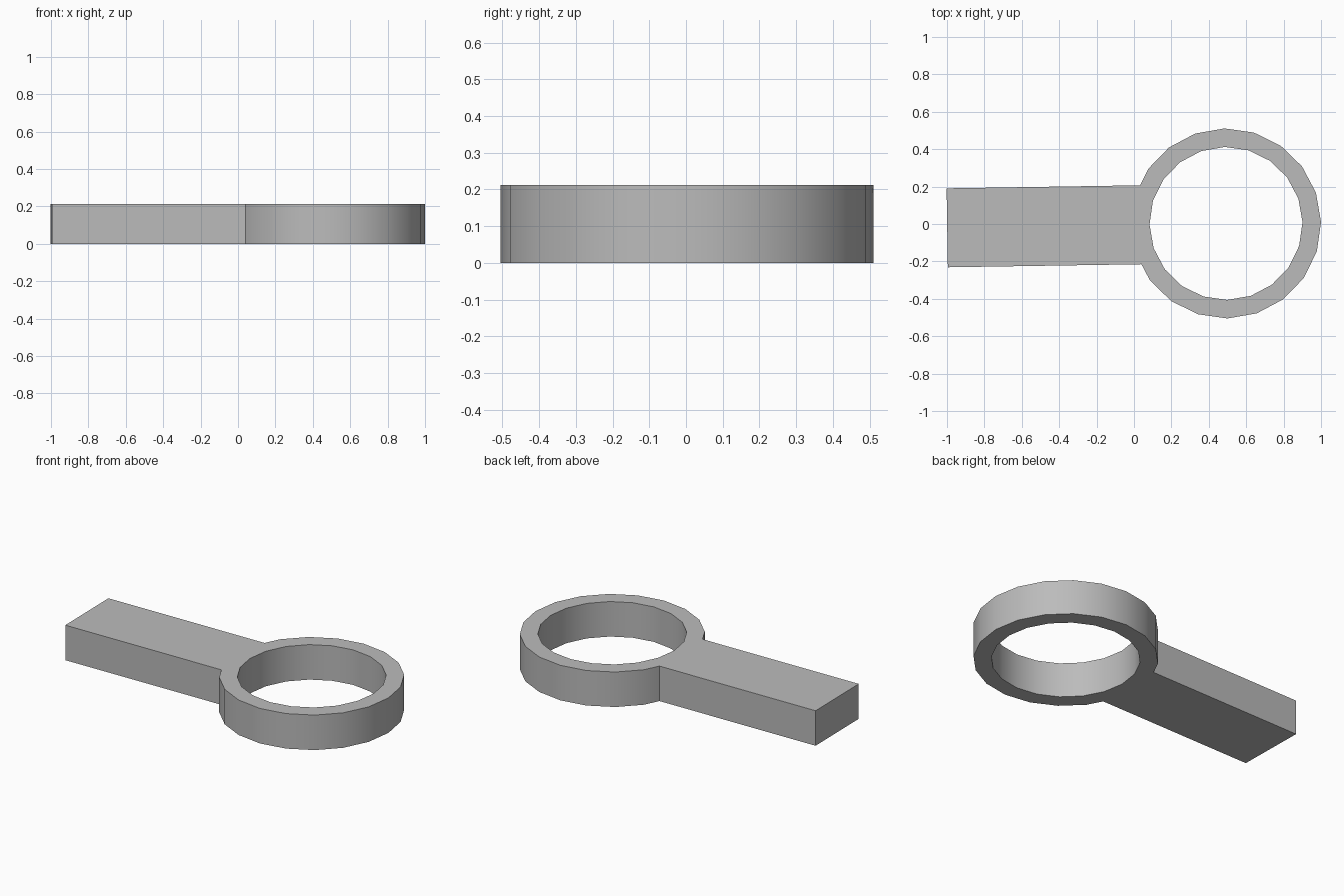
import bpy, bmesh
from math import sin, cos, radians
from mathutils import Matrix, Vector

cube = bpy.data.objects.get("Cube")
if cube:
    bpy.data.objects.remove(cube, do_unlink=True)

OUTER, INNER, SIDES = 0.508, 0.409, 20
HEIGHT, HALF_WIDTH, REACH = 0.212, 0.211, -1.491
CENTRE, TILT = Vector((0.492, 0.003, 0)), radians(0.9)

grey = bpy.data.materials.new("plain grey")
grey.use_nodes = True
colour = (0.5, 0.5, 0.5, 1)
grey.diffuse_color = colour
grey.node_tree.nodes["Principled BSDF"].inputs["Base Color"].default_value = colour

bm = bmesh.new()


def circle(radius):
    step = radians(360 / SIDES)
    return [bm.verts.new((radius * cos(i * step), radius * sin(i * step), 0))
            for i in range(-8, 12)]


outer, inner = circle(OUTER), circle(INNER)

# Open part of the ring
for i in range(16):
    bm.faces.new((outer[i], outer[i + 1], inner[i + 1], inner[i]))

# Handle, joined to the ring where its sides cross the outer wall
a, b = outer[16].co, outer[17].co
join = a.lerp(b, (HALF_WIDTH - a.y) / (b.y - a.y))
corners = [(join.x, HALF_WIDTH), (REACH, HALF_WIDTH),
           (REACH, -HALF_WIDTH), (join.x, -HALF_WIDTH)]
handle = [bm.verts.new((x, y, 0)) for x, y in corners]
bm.faces.new([outer[16]] + handle + [outer[0], inner[0]] + inner[:15:-1])
for v in outer[17:]:
    bm.verts.remove(v)

# Thickness
top = bmesh.ops.extrude_face_region(bm, geom=bm.faces[:])["geom"]
bmesh.ops.translate(bm, vec=(0, 0, HEIGHT),
                    verts=[g for g in top if isinstance(g, bmesh.types.BMVert)])
bmesh.ops.recalc_face_normals(bm, faces=bm.faces[:])
bm.transform(Matrix.Translation(CENTRE) @ Matrix.Rotation(TILT, 4, "Z"))

mesh = bpy.data.meshes.new("ring_with_handle")
bm.to_mesh(mesh)
bm.free()
mesh.materials.append(grey)
ring = bpy.data.objects.new("ring_with_handle", mesh)
bpy.context.collection.objects.link(ring)
bpy.context.view_layer.objects.active = ring
ring.select_set(True)
bpy.ops.object.shade_smooth_by_angle(angle=radians(30))
